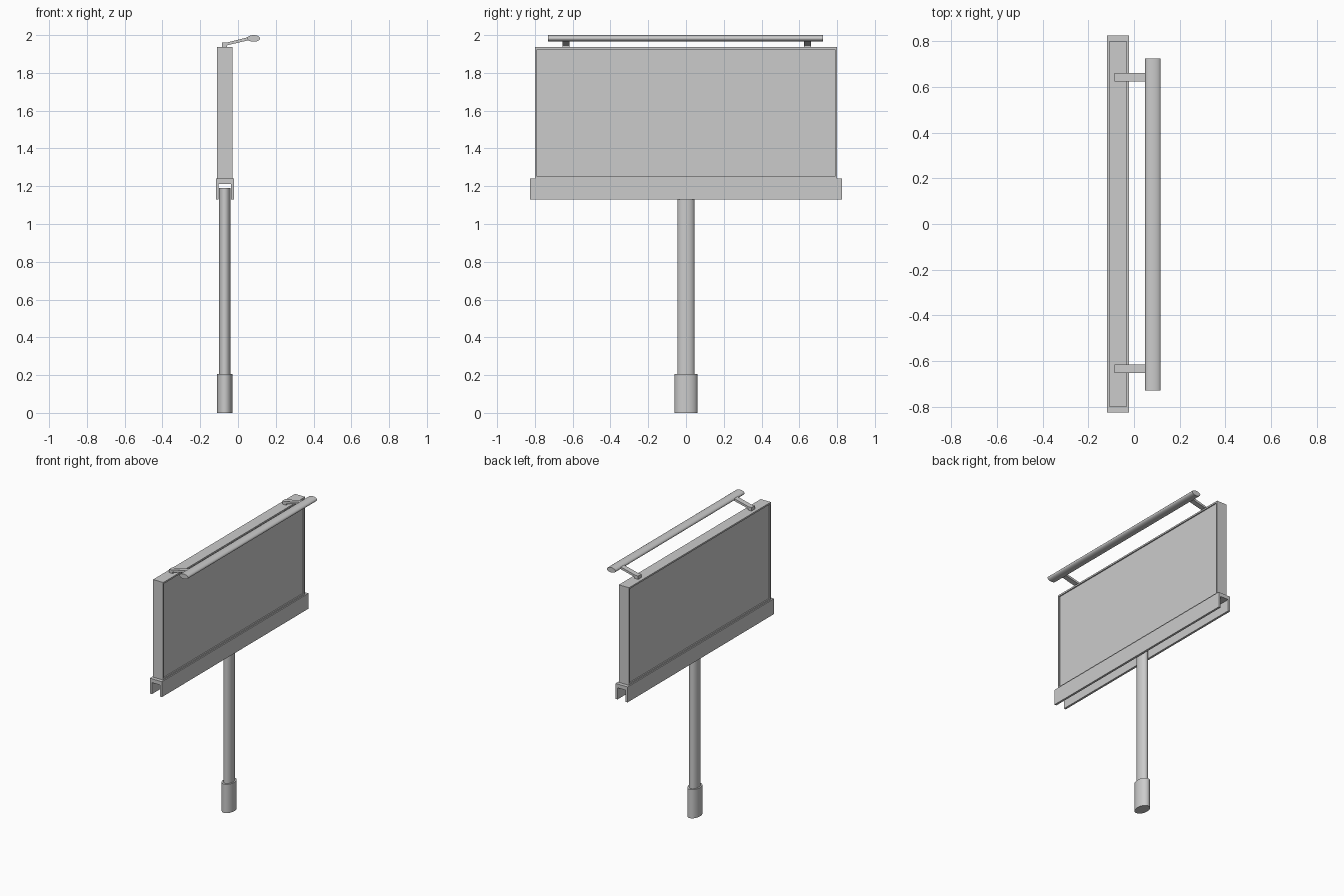
import bpy, bmesh, math

if "Cube" in bpy.data.objects:
    bpy.data.objects.remove(bpy.data.objects["Cube"])

CX = -0.07  # centre line of the board and pole


def finish(name, bm, smooth=False):
    bmesh.ops.recalc_face_normals(bm, faces=bm.faces)
    me = bpy.data.meshes.new(name)
    bm.to_mesh(me)
    bm.free()
    ob = bpy.data.objects.new(name, me)
    bpy.context.collection.objects.link(ob)
    if smooth:
        bpy.ops.object.select_all(action='DESELECT')
        ob.select_set(True)
        bpy.context.view_layer.objects.active = ob
        bpy.ops.object.shade_smooth_by_angle(angle=math.radians(40))
    return ob


def extrude_profile(name, pts, vec, smooth=False):
    """Closed prism from a 3D outline swept along vec."""
    bm = bmesh.new()
    face = bm.faces.new([bm.verts.new(p) for p in pts])
    ret = bmesh.ops.extrude_face_region(bm, geom=[face], use_keep_orig=True)
    moved = [g for g in ret['geom'] if isinstance(g, bmesh.types.BMVert)]
    bmesh.ops.translate(bm, verts=moved, vec=vec)
    return finish(name, bm, smooth)


def ellipse(ra, rb, n=24):
    return [(ra * math.cos(2 * math.pi * i / n), rb * math.sin(2 * math.pi * i / n))
            for i in range(n)]


# Oval pole and its thicker foot sleeve
for name, rx, ry, z0, z1 in (("pole", 0.031, 0.046, 0.2, 1.19),
                             ("foot_sleeve", 0.041, 0.061, 0.0, 0.205)):
    extrude_profile(name, [(CX + x, y, z0) for x, y in ellipse(rx, ry)],
                    (0, 0, z1 - z0), True)

# Inverted U channel carrying the board
o, i = 0.0475, 0.032
channel = [(-o, 1.13), (-o, 1.24), (o, 1.24), (o, 1.13),
           (i, 1.13), (i, 1.213), (-i, 1.213), (-i, 1.13)]
extrude_profile("support_channel", [(CX + x, -0.826, z) for x, z in channel],
                (0, 1.652, 0))

# Display board with a shallow recessed panel on both sides
hx, hy, z0, z1 = 0.04, 0.8, 1.24, 1.936
bm = bmesh.new()
bmesh.ops.create_cube(bm, size=1)
for v in bm.verts:
    v.co = (CX + v.co.x * 2 * hx, v.co.y * 2 * hy, (z0 + z1) / 2 + v.co.z * (z1 - z0))
bm.normal_update()
panels = [f for f in bm.faces if abs(f.normal.x) > 0.9]
bmesh.ops.inset_individual(bm, faces=panels, thickness=0.016)
for f in panels:
    s = 1 if f.calc_center_median().x > CX else -1
    ret = bmesh.ops.extrude_discrete_faces(bm, faces=[f])
    inner = ret['faces'][0]
    bmesh.ops.translate(bm, verts=inner.verts, vec=(-s * 0.008, 0, 0))
bmesh.ops.remove_doubles(bm, verts=bm.verts, dist=1e-5)
finish("display_board", bm)

# Oval lamp tube along the top
extrude_profile("lamp_tube", [(0.083 + x, -0.73, 1.9825 + z) for x, z in ellipse(0.034, 0.0175)],
                (0, 1.455, 0), True)

# Bent lamp arms rising from the board top
arm = [(-0.086, 1.934), (-0.058, 1.934), (-0.058, 1.946),
       (0.065, 1.975), (0.062, 1.991), (-0.062, 1.96), (-0.086, 1.96)]
for side, y in (("left", -0.635), ("right", 0.643)):
    extrude_profile("lamp_arm_" + side, [(x, y - 0.0185, z) for x, z in arm],
                    (0, 0.037, 0))
